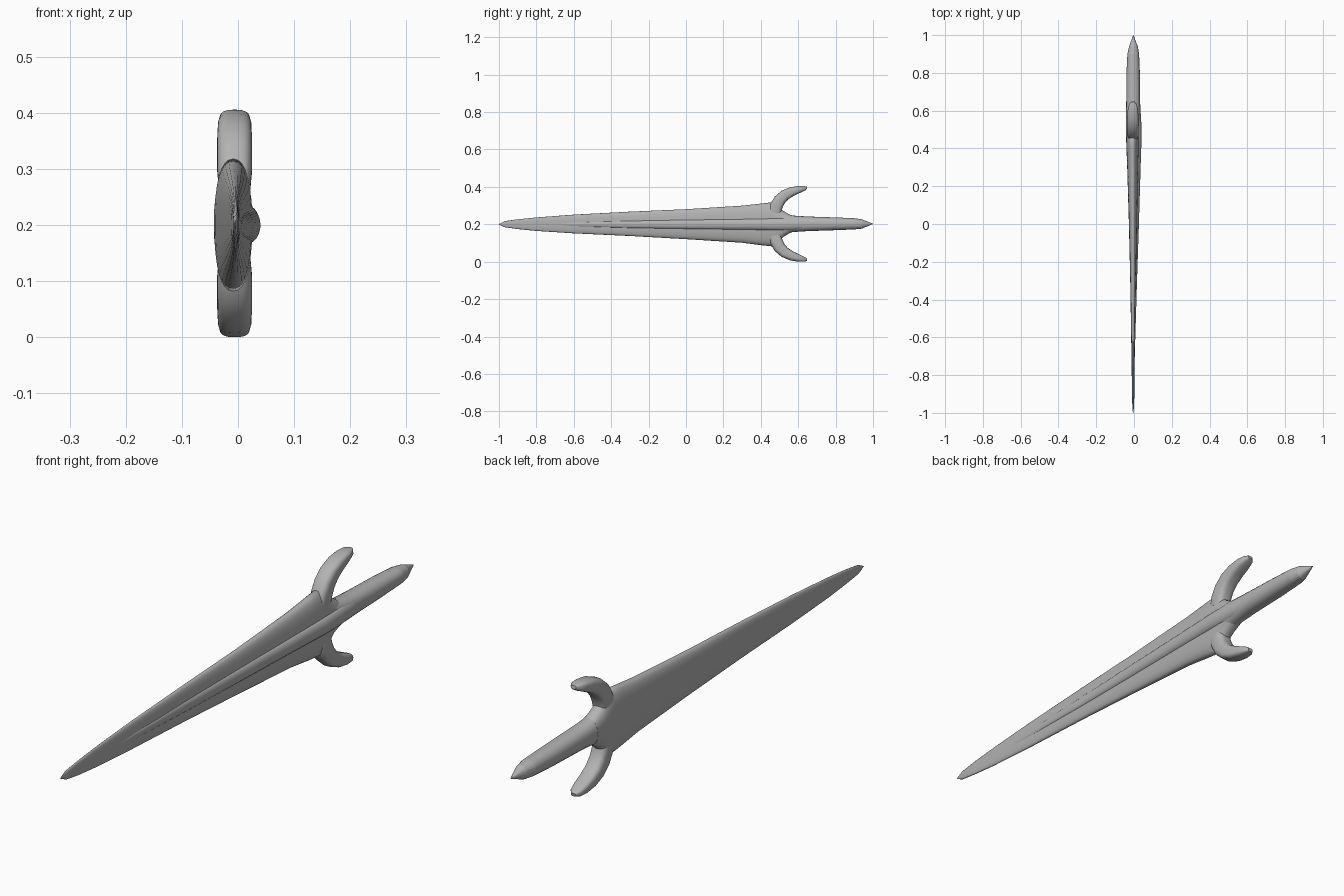
import bpy, bmesh, math
from mathutils import Vector

cube = bpy.data.objects.get("Cube")
if cube:
    bpy.data.objects.remove(cube, do_unlink=True)

MID = 0.2025  # height of the long axis

steel = bpy.data.materials.new("plain grey")
steel.use_nodes = True
GREY = (0.45, 0.45, 0.45, 1)
steel.diffuse_color = GREY
steel.node_tree.nodes["Principled BSDF"].inputs["Base Color"].default_value = GREY


def signed_power(v, p):
    return math.copysign(abs(v) ** p, v)


def loft(name, rows, roundness, sides=32, facet_from=None):
    """Skin superellipse sections; row = y, z offset, half height, x min, x max."""
    bm = bmesh.new()
    path = [Vector((0, r[0], MID + r[1])) for r in rows]
    rings = []
    for i, (y, z, half, x0, x1) in enumerate(rows):
        along = (path[min(i + 1, len(path) - 1)] - path[max(i - 1, 0)]).normalized()
        across = Vector((0, -along.z, along.y))
        ring = []
        for k in range(sides):
            a = math.tau * k / sides
            x = (x0 + x1) / 2 + (x1 - x0) / 2 * signed_power(math.cos(a), 2 / roundness)
            offset = across * half * signed_power(math.sin(a), 2 / roundness)
            ring.append(bm.verts.new(path[i] + offset + Vector((x, 0, 0))))
        rings.append(ring)
    for a, b in zip(rings, rings[1:]):
        for k in range(sides):
            n = (k + 1) % sides
            bm.faces.new((a[k], a[n], b[n], b[k]))
    bm.faces.new(rings[0])
    bm.faces.new(rings[-1])
    bmesh.ops.recalc_face_normals(bm, faces=bm.faces)
    mesh = bpy.data.meshes.new(name)
    bm.to_mesh(mesh)
    bm.free()
    obj = bpy.data.objects.new(name, mesh)
    bpy.context.collection.objects.link(obj)
    mesh.materials.append(steel)
    bpy.ops.object.select_all(action="DESELECT")
    obj.select_set(True)
    bpy.context.view_layer.objects.active = obj
    bpy.ops.object.shade_smooth_by_angle(angle=math.radians(50))
    # keep the pointed end faceted
    if facet_from is not None:
        for f in mesh.polygons:
            if f.center.y > facet_from:
                f.use_smooth = False
    return obj


# Blade: long taper with a thick rounded edge, closing into the grip
loft("blade", [
    (-1.0, -.002, .001, -.006, -.004),
    (-.97, -.002, .016, -.009, .000),
    (-.9, -.002, .026, -.010, .002),
    (-.8, -.002, .036, -.012, .003),
    (-.6, -.001, .050, -.015, .005),
    (-.3, 0, .065, -.020, .010),
    (0, -.002, .080, -.027, .016),
    (.3, -.002, .099, -.036, .022),
    (.4, -.003, .111, -.040, .024),
    (.46, -.003, .118, -.042, .025),
    (.49, -.001, .098, -.043, .026),
    (.52, 0, .070, -.043, .027),
    (.56, 0, .046, -.042, .028)], 2.4)

# Central ridge: raised rib on the left face, swelling toward the grip
loft("central_ridge", [
    (-.72, -.003, .004, -.004, .003),
    (-.6, -.003, .012, -.005, .007),
    (-.3, -.003, .020, -.005, .016),
    (0, -.003, .025, -.005, .026),
    (.3, -.003, .029, -.005, .035),
    (.45, -.003, .032, -.005, .040),
    (.53, -.002, .034, -.005, .039),
    (.65, 0, .030, -.005, .032)], 2)

# Grip: oval bar ending in a faceted point
loft("grip", [
    (.48, 0, .060, -.036, .026),
    (.53, 0, .056, -.042, .030),
    (.57, 0, .044, -.042, .033),
    (.65, 0, .039, -.041, .033),
    (.8, 0, .034, -.040, .031),
    (.9, 0, .030, -.035, .027),
    (.94, -.001, .025, -.026, .020),
    (1.0, 0, .001, -.005, -.003)], 2.3, 20, .9)

# Guard horns: matching pair sweeping back from the blade
horn = [
    (.475, .060, .035, -.034, .022),
    (.482, .092, .034, -.037, .025),
    (.500, .126, .032, -.037, .025),
    (.528, .153, .029, -.037, .025),
    (.565, .172, .025, -.036, .024),
    (.605, .184, .019, -.033, .021),
    (.632, .190, .013, -.027, .015),
    (.647, .193, .006, -.016, .004)]
loft("upper_guard", horn, 3)
loft("lower_guard", [(y, -z, h, a, b) for y, z, h, a, b in horn], 3)
